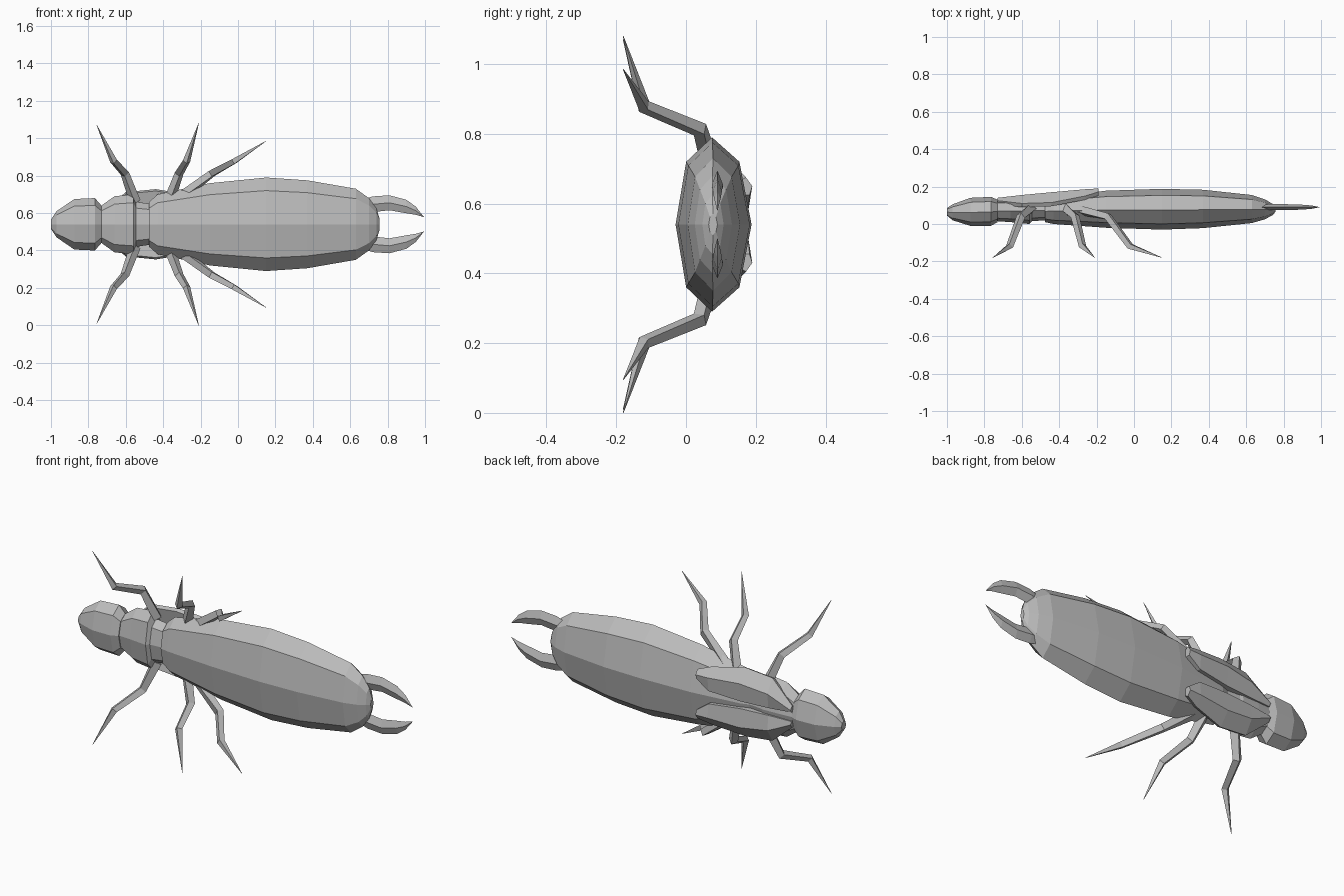
import bpy, bmesh
from math import cos, sin, pi
from mathutils import Vector

cube = bpy.data.objects.get("Cube")
if cube:
    bpy.data.objects.remove(cube)

MID = 0.54  # height of the symmetry plane

grey = bpy.data.materials.new("shell grey")
grey.use_nodes = True
grey.diffuse_color = (0.5, 0.5, 0.5, 1)
grey.node_tree.nodes["Principled BSDF"].inputs["Base Color"].default_value = (0.5, 0.5, 0.5, 1)


def loft(name, rings):
    """Skin a list of equal point rings and cap both ends."""
    bm = bmesh.new()
    loops = [[bm.verts.new(p) for p in ring] for ring in rings]
    for a, b in zip(loops, loops[1:]):
        for i in range(len(a)):
            j = (i + 1) % len(a)
            bm.faces.new((a[i], a[j], b[j], b[i]))
    bm.faces.new(loops[0])
    bm.faces.new(loops[-1])
    bmesh.ops.remove_doubles(bm, verts=bm.verts, dist=0.0005)
    bmesh.ops.recalc_face_normals(bm, faces=bm.faces)
    mesh = bpy.data.meshes.new(name)
    bm.to_mesh(mesh)
    bm.free()
    mesh.materials.append(grey)
    obj = bpy.data.objects.new(name, mesh)
    bpy.context.collection.objects.link(obj)
    return obj


# Eight-sided body section: (share of half width, share of depth)
SECTION = [(0, 0), (.72, .14), (1, .48), (.72, .84), (0, 1), (-.72, .84), (-1, .48), (-.72, .14)]


def body(name, stations):
    """Each station is x, half width, belly y, back y."""
    loft(name, [[(x, y0 + v * (y1 - y0), MID + u * w) for u, v in SECTION]
                for x, w, y0, y1 in stations])


body("head", [(-1, .025, .045, .085), (-.97, .07, .02, .105), (-.875, .135, -.01, .14),
              (-.765, .14, -.01, .145), (-.73, .1, .01, .13)])
body("thorax", [(-.75, .09, .02, .125), (-.73, .1, .015, .13), (-.66, .15, .01, .135),
                (-.56, .16, 0, .14), (-.545, .12, .015, .135), (-.475, .11, .02, .13),
                (-.43, .13, .01, .14)])
body("abdomen", [(-.475, .12, .01, .13), (-.43, .16, 0, .145), (-.15, .22, -.02, .178),
                 (.15, .25, -.03, .188), (.37, .235, -.022, .183), (.63, .19, .005, .155),
                 (.7, .14, .025, .132), (.74, .085, .047, .108), (.757, .03, .065, .09)])


def limb(name, joints):
    """Four-sided tapering limb through (point, radius) joints."""
    pts = [Vector(p) for p, r in joints]
    rings = []
    for i, (p, r) in enumerate(joints):
        d = (pts[min(i + 1, len(pts) - 1)] - pts[max(i - 1, 0)]).normalized()
        a = d.cross(Vector((1, 0, 0))).normalized()
        b = d.cross(a)
        rings.append([pts[i] + r * (cos(k * pi / 2) * a + sin(k * pi / 2) * b) for k in range(4)])
    loft(name, rings)


# Leg joints along x; all legs share nearly the same side profile
LEGS = {"front": ((-.55, -.605, -.665, -.755), 1.07), "middle": ((-.37, -.315, -.275, -.21), 1.08),
        "rear": ((-.34, -.14, -.02, .15), .985)}

for side, s in (("upper", 1), ("lower", -1)):
    def at(x, y, off):
        return (x, y, MID + s * off)

    for leg, (xs, tip) in LEGS.items():
        limb(f"{leg}_leg_{side}", [(at(xs[0], .085, .12), .03), (at(xs[1], .04, .272), .024),
                                   (at(xs[2], -.12, .338), .02), (at(xs[3], -.18, tip - MID), .001)])

    # Flat curved pincer: x, centre offset, half width, half thickness
    loft("pincer_" + side, [
        [at(x, .09, c - w), at(x, .09 - t, c), at(x, .09, c + w), at(x, .09 + t, c)]
        for x, c, w, t in [(.66, .1, .03, .012), (.72, .107, .042, .016), (.81, .115, .04, .016),
                           (.9, .095, .036, .013), (.95, .073, .022, .009), (.995, .038, 0, 0)]])

    # Short wing case: x, inner, ridge and outer offsets, then their y
    loft("wing_case_" + side, [
        [at(x, yi, zi), at(x, yr, zr), at(x, yo, zo), at(x, yo - .02, zo - .01), at(x, yi - .03, zi)]
        for x, zi, zr, zo, yi, yr, yo in [
            (-.73, .025, .04, .06, .13, .14, .125), (-.6, .02, .1, .172, .145, .155, .11),
            (-.44, .02, .12, .188, .16, .17, .115), (-.26, .035, .11, .158, .178, .186, .15),
            (-.19, .085, .11, .135, .182, .19, .172)]])
